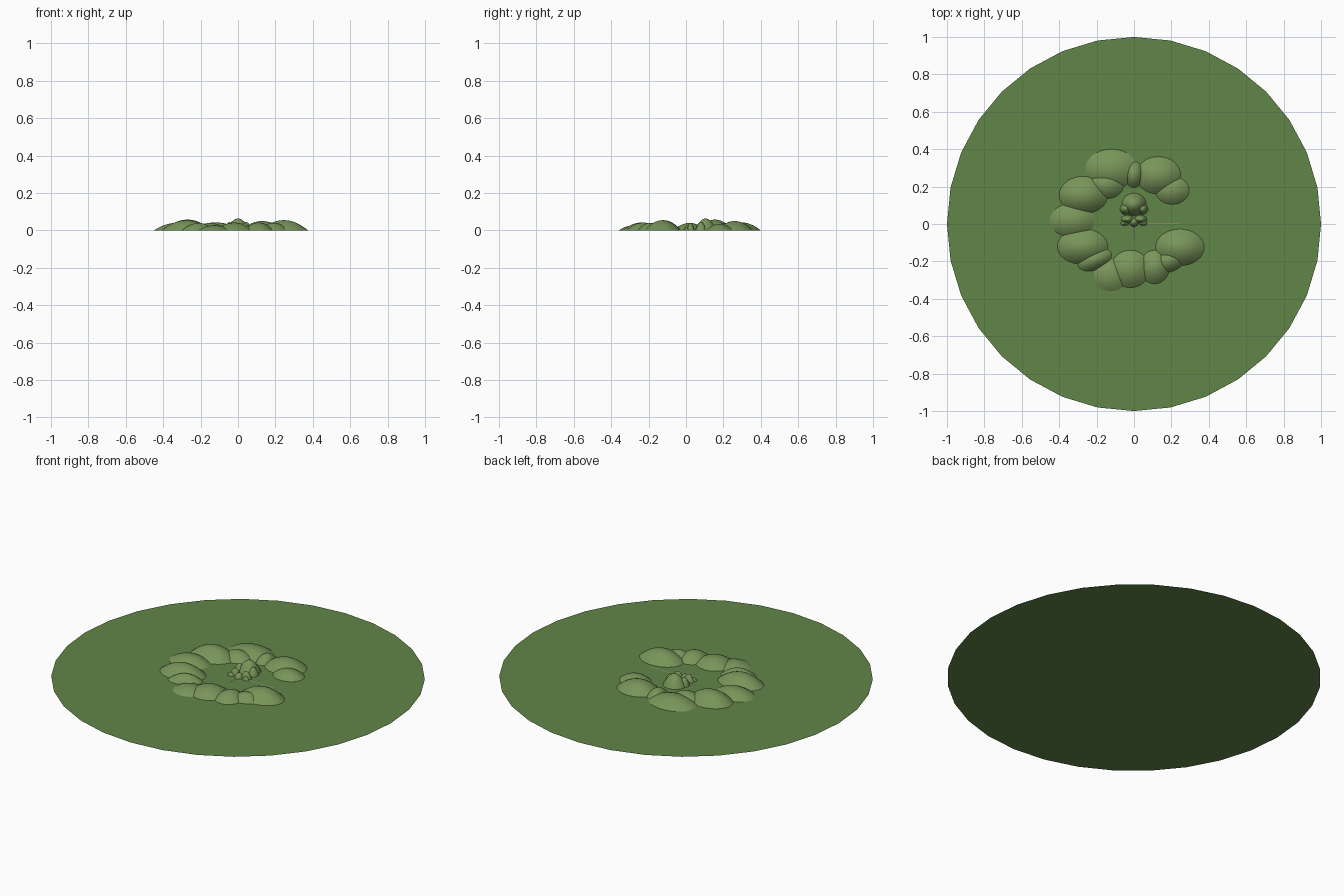
import bpy, bmesh, math
from math import sin, cos, pi

if "Cube" in bpy.data.objects:
    bpy.data.objects.remove(bpy.data.objects["Cube"])


def material(name, rgb):
    m = bpy.data.materials.new(name)
    m.diffuse_color = (*rgb, 1)
    m.use_nodes = True
    m.node_tree.nodes["Principled BSDF"].inputs["Base Color"].default_value = m.diffuse_color
    return m


GRASS = material("grass", (0.12, 0.235, 0.065))
BUSH = material("hill_green", (0.19, 0.30, 0.10))
PINK = material("pale_pink", (0.45, 0.30, 0.22))
DARK = material("dark_twig", (0.10, 0.06, 0.08))


def finish(bm, name, mat, smooth=True):
    bmesh.ops.recalc_face_normals(bm, faces=bm.faces)
    if sum(f.normal.z for f in bm.faces) < 0:
        bmesh.ops.reverse_faces(bm, faces=bm.faces)
    me = bpy.data.meshes.new(name)
    bm.to_mesh(me)
    bm.free()
    me.materials.append(mat)
    for p in me.polygons:
        p.use_smooth = smooth
    ob = bpy.data.objects.new(name, me)
    bpy.context.collection.objects.link(ob)
    return ob


def dome(name, x, y, rx, ry, h, turn=0, mat=BUSH, sides=32, rings=8):
    """Open shallow cap resting on the ground."""
    bm = bmesh.new()
    t = math.radians(turn)
    loops = []
    for i in range(rings):
        r = 1 - i / rings
        z = h * (1 - r * r)
        loop = []
        for k in range(sides):
            a = 2 * pi * k / sides
            u, v = rx * r * cos(a), ry * r * sin(a)
            loop.append(bm.verts.new((x + u * cos(t) - v * sin(t),
                                      y + u * sin(t) + v * cos(t), z)))
        loops.append(loop)
    tip = bm.verts.new((x, y, h))
    for k in range(sides):
        n = (k + 1) % sides
        for lo, hi in zip(loops, loops[1:]):
            bm.faces.new((lo[k], lo[n], hi[n], hi[k]))
        bm.faces.new((loops[-1][k], loops[-1][n], tip))
    return finish(bm, name, mat)


def strip(name, x0, y0, x1, y1, z, mat):
    bm = bmesh.new()
    bm.faces.new([bm.verts.new(c) for c in
                  ((x0, y0, z), (x1, y0, z), (x1, y1, z), (x0, y1, z))])
    return finish(bm, name, mat, False)


# ground disc
bm = bmesh.new()
bmesh.ops.create_circle(bm, cap_ends=True, cap_tris=True, segments=32, radius=1)
finish(bm, "ground_disc", GRASS)

# ring of low hills: x, y, rx, ry, height, turn
hills = [
    (-0.12, 0.295, 0.14, 0.105, 0.043, 0), (0.13, 0.26, 0.12, 0.10, 0.05, 0),
    (0.205, 0.18, 0.09, 0.075, 0.035, 0), (0.0, 0.265, 0.05, 0.07, 0.042, 0),
    (-0.15, 0.21, 0.095, 0.075, 0.04, 0), (-0.27, 0.155, 0.13, 0.10, 0.058, 0),
    (-0.33, 0.02, 0.12, 0.09, 0.04, 0), (-0.275, -0.12, 0.135, 0.095, 0.055, 0),
    (-0.21, -0.19, 0.095, 0.055, 0.04, 22), (-0.125, -0.275, 0.09, 0.085, 0.028, 0),
    (-0.02, -0.24, 0.105, 0.10, 0.042, 0), (0.11, -0.23, 0.08, 0.09, 0.042, 0),
    (0.19, -0.195, 0.085, 0.06, 0.04, 20), (0.245, -0.125, 0.13, 0.098, 0.055, 0),
]
for i, h in enumerate(hills):
    dome(f"hill_{i + 1}", *h)

# central mound with small side lobes and pebbles in front
dome("centre_mound", 0, 0.105, 0.065, 0.06, 0.064, sides=24)
for s in (-1, 1):
    dome("mound_lobe", s * 0.045, 0.08, 0.03, 0.03, 0.045, sides=16, rings=5)
    dome("front_pebble", s * 0.035, 0.025, 0.034, 0.022, 0.04, sides=16, rings=5)
    dome("low_pebble", s * 0.05, 0.003, 0.022, 0.012, 0.02, sides=12, rings=4)
dome("middle_pebble", 0, 0.01, 0.025, 0.025, 0.028, sides=16, rings=5)

# thin markings on the ground
strip("side_marking", 0.06, -0.001, 0.24, 0.003, 0.003, PINK)
for i in range(4):
    strip("front_twig", -0.003, -0.03 - i * 0.015, 0.003, -0.02 - i * 0.015, 0.003, DARK)
